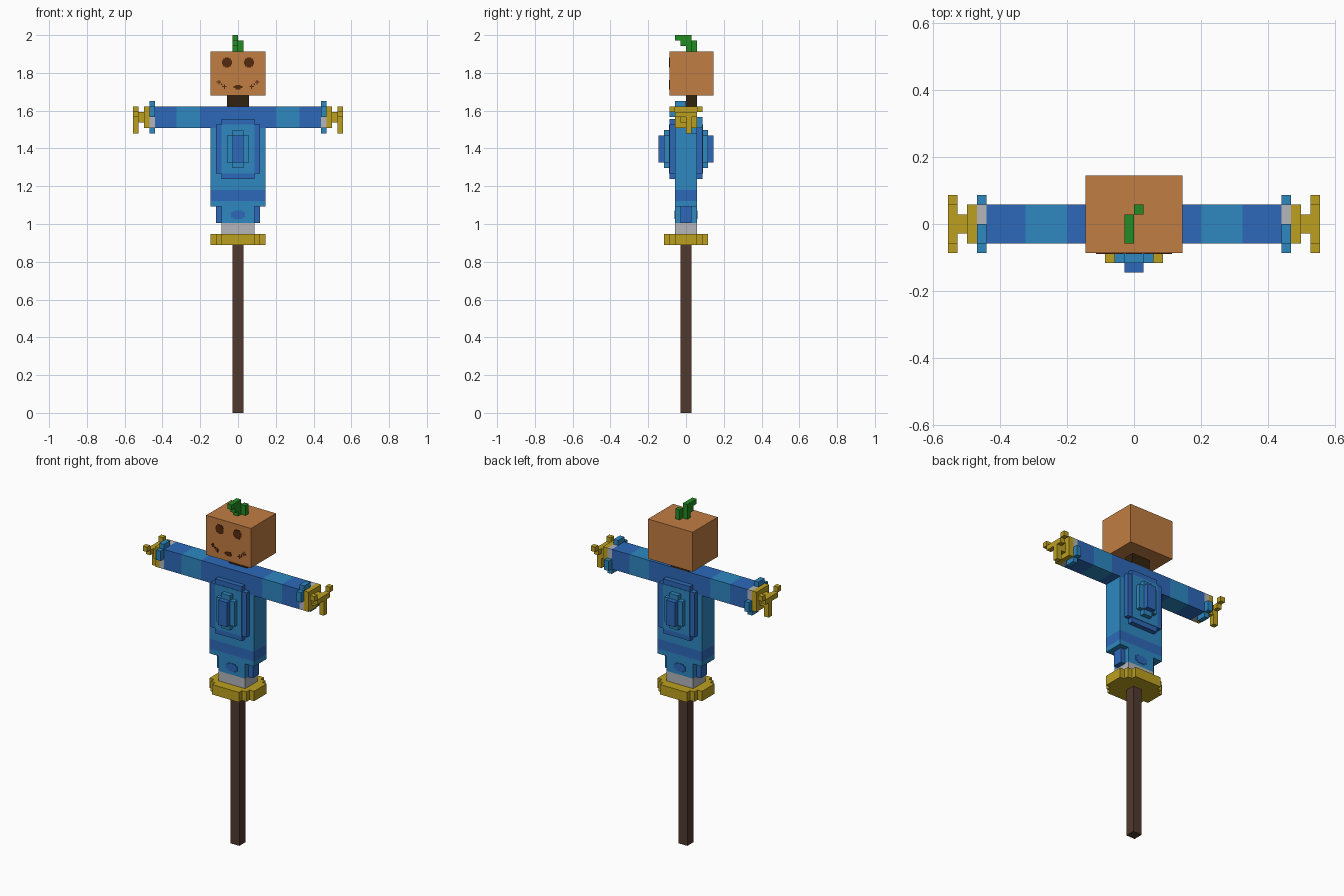
import bpy
import bmesh
from mathutils import Vector

U = 2 / 69          # one block
SINK = -0.3         # the body sits slightly below the block grid

cube = bpy.data.objects.get("Cube")
if cube:
    bpy.data.objects.remove(cube, do_unlink=True)


def linear(c):
    c /= 255
    return c / 12.92 if c <= 0.04045 else ((c + 0.055) / 1.055) ** 2.4


def material(name, hex_code):
    rgba = [linear(c) for c in bytes.fromhex(hex_code)] + [1]
    m = bpy.data.materials.new(name)
    m.use_nodes = True
    m.diffuse_color = rgba
    m.node_tree.nodes["Principled BSDF"].inputs["Base Color"].default_value = rgba
    return m


sky = material("light blue cloth", "2E88C1")
navy = material("dark blue cloth", "2D69BA")
grey = material("grey lining", "B4B6BA")
straw = material("straw", "BDA021")
orange = material("pumpkin orange", "C17D42")
green = material("stem green", "228B22")
wood = material("pole brown", "503A2F")
dark = material("neck brown", "33220F")
carved = material("carved brown", "55290F")


def finish(name, mat, bm):
    bmesh.ops.recalc_face_normals(bm, faces=bm.faces)
    mesh = bpy.data.meshes.new(name)
    bm.to_mesh(mesh)
    bm.free()
    mesh.materials.append(mat)
    obj = bpy.data.objects.new(name, mesh)
    bpy.context.collection.objects.link(obj)
    return obj


def boxes(name, mat, *spans, drop=0):
    """Join boxes given as (x range, y range, z range) in blocks."""
    bm = bmesh.new()
    for span in spans:
        lo, hi = (Vector(c) for c in zip(*span))
        mid, size = (lo + hi) / 2, hi - lo
        for v in bmesh.ops.create_cube(bm, size=1)["verts"]:
            v.co = (v.co * size + mid + Vector((0, 0, drop))) * U
    return finish(name, mat, bm)


def both(a):
    return (-a, a)


def stepped(name, mat, corners, low, high, place):
    """Extrude a symmetric staircase outline; place maps (a, b, depth) to a point."""
    quarter = []
    for i, (a, b) in enumerate(corners):
        if i:
            quarter.append((a, corners[i - 1][1]))
        quarter.append((a, b))
    outline = quarter + [(-a, b) for a, b in reversed(quarter)]
    outline += [(-a, -b) for a, b in outline]
    bm = bmesh.new()
    ends = [[bm.verts.new(Vector(place(a, b, d)) * U) for a, b in outline] for d in (low, high)]
    for ring in ends:
        bm.faces.new(ring)
    n = len(outline)
    for i in range(n):
        j = (i + 1) % n
        bm.faces.new((ends[0][i], ends[0][j], ends[1][j], ends[1][i]))
    return finish(name, mat, bm)


# Pole, straw skirt and lining
boxes("pole", wood, (both(1), both(1), (0, 31)))
stepped("straw_skirt", straw, [(5, 2), (4, 3), (3, 4)], 31, 33,
        lambda a, b, d: (a, b, d + SINK))
boxes("shirt_lining", grey, (both(3), both(2), (33, 35)), drop=SINK)

# Shirt, from hem to shoulders
boxes("shirt_hem", sky, (both(3), both(2), (35, 38)), drop=SINK)
boxes("hem_tabs", navy, *[(x, both(1), (35, 38)) for x in ((3, 4), (-4, -3))], drop=SINK)
boxes("shirt_bottom", sky, (both(5), both(2), (38, 39)), drop=SINK)
boxes("shirt_band", navy, (both(5), both(2), (39, 41)), drop=SINK)
boxes("shirt_body", sky, (both(5), both(2), (41, 52.3)), drop=SINK)
boxes("shoulders", navy, (both(6.9), both(2), (52, 56)))

# Stepped padding and hem patch on front and back
for side, label in ((-1, "front"), (1, "back")):
    def upright(a, b, d):
        return (a, side * d, 48.5 + SINK + b)
    stepped(label + "_padding", navy, [(4, 4.5), (3, 5.5)], 2, 3, upright)
    stepped(label + "_padding_panel", sky, [(3, 4.5)], 3, 3.1, upright)
    stepped(label + "_pad_middle", sky, [(2, 2.5), (1, 3.5)], 3, 4, upright)
    stepped(label + "_pad_top", navy, [(1, 2.5)], 4, 5, upright)
    stepped(label + "_hem_patch", navy, [(1.3, 0.5), (0.8, 0.8)], 2, 2.1,
            lambda a, b, d: (a, side * d, 36.5 + SINK + b))

# Sleeves, cuffs and straw hands
for s, label in ((1, "left"), (-1, "right")):
    def out(a, b):
        return (s * a, s * b) if s > 0 else (-b, -a)
    boxes(label + "_sleeve", sky, (out(6.9, 11.2), both(2), (52, 56)))
    boxes(label + "_sleeve_end", navy, (out(11.2, 15.2), both(2), (52, 56)))
    cuff = out(15.2, 16.2)
    boxes(label + "_cuff_lining", grey, (cuff, both(2), (52, 56)))
    boxes(label + "_cuff_tabs", sky,
          (cuff, (-3, -2), (54, 56)), (cuff, (2, 3), (52, 54)),
          (cuff, (-2, 0), (56, 57)), (cuff, (0, 2), (51, 52)))
    tip = out(18.2, 19.2)
    boxes(label + "_hand", straw,
          (out(16.2, 17.2), both(2), (52, 56)),
          (out(17.2, 18.2), both(1), (53, 55)),
          (tip, both(2), (54, 55)), (tip, (-3, -2), (55, 56)),
          (tip, (2, 3), (55, 56)), (tip, (0, 1), (51, 54)))

# Neck, head and stem
boxes("neck", dark, (both(2), (0, 2), (56, 58)))
boxes("head", orange, (both(5), (-3, 5), (58, 66)))
boxes("stem", green,
      ((-1, 0), (0, 1), (66, 67)), ((-1, 0), (-1, 1), (67, 68)),
      ((-1, 0), (-2, 1), (68, 69)), ((0, 1), (1, 2), (66, 68)))


# Carved face as thin plates
def carve(name, x, z, corners):
    stepped(name, carved, corners, 3, 3.1, lambda a, b, d: (x + a, -d, z + b))


for s, label in ((1, "left"), (-1, "right")):
    carve(label + "_eye", s * 2, 64, [(0.9, 0.4), (0.7, 0.7), (0.4, 0.9)])
    carve(label + "_mouth_corner", s * 3.5, 60.4, [(0.4, 0.1), (0.1, 0.4)])
    carve(label + "_mouth_stitch", s * 2.5, 59.6, [(0.4, 0.1), (0.1, 0.4)])
    carve(label + "_mouth_dot", s * 3, 60, [(0.15, 0.15)])
carve("mouth_middle", 0, 59.5, [(0.8, 0.2), (0.5, 0.4)])
